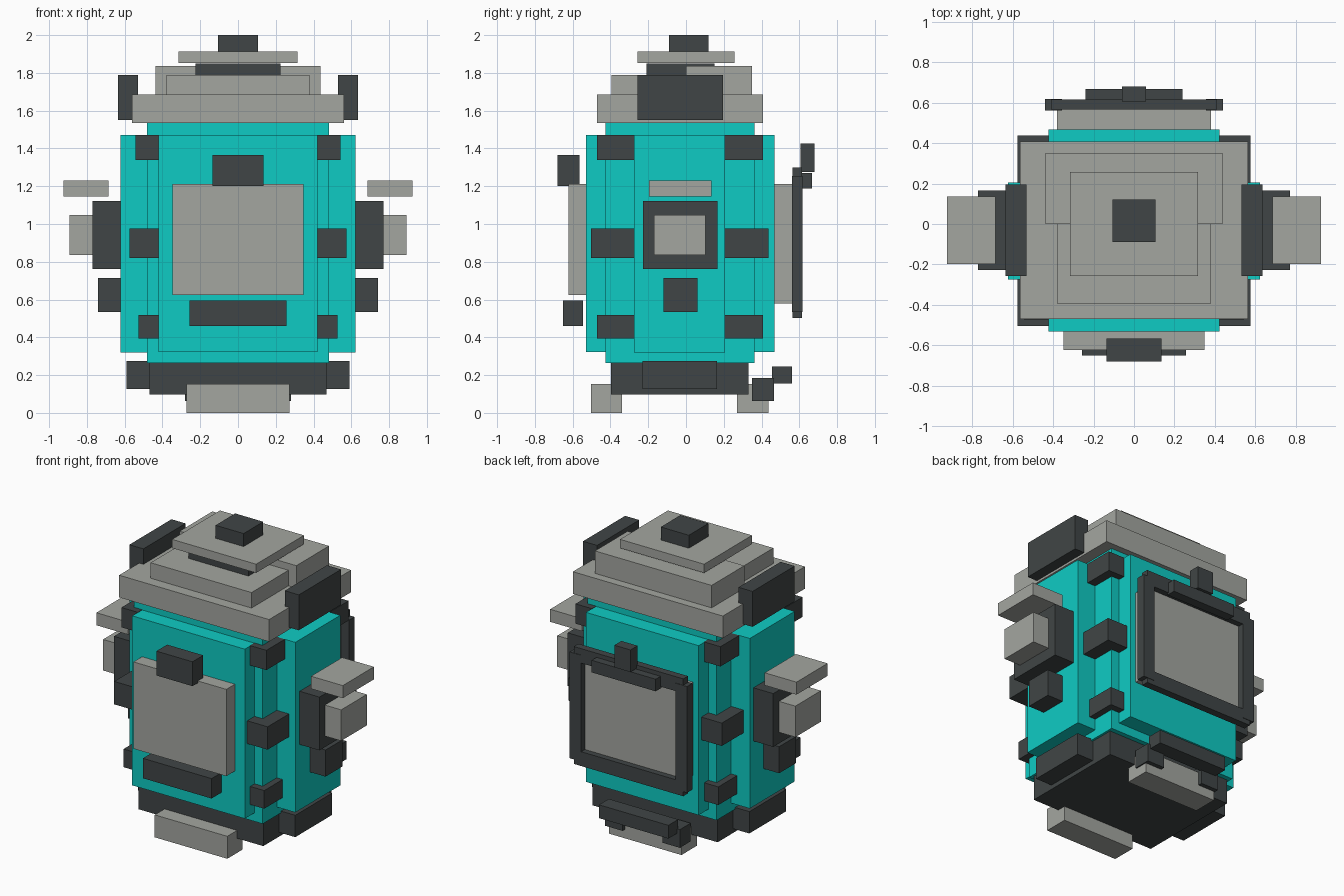
import bpy

cube = bpy.data.objects.get("Cube")
if cube:
    bpy.data.objects.remove(cube, do_unlink=True)


def material(name, rgb):
    m = bpy.data.materials.new(name)
    m.use_nodes = True
    m.diffuse_color = (*rgb, 1)
    m.node_tree.nodes["Principled BSDF"].inputs["Base Color"].default_value = (*rgb, 1)
    return m


TEAL = material("teal", (0.0045, 0.60, 0.55))
GREY = material("warm grey", (0.37, 0.38, 0.352))
DARK = material("charcoal", (0.051, 0.060, 0.061))


def box(name, mat, x, y, z):
    """Box from (min, max) ranges on each axis."""
    bpy.ops.mesh.primitive_cube_add(size=1, location=[(a + b) / 2 for a, b in (x, y, z)])
    ob = bpy.context.object
    ob.name = name
    ob.scale = [b - a for a, b in (x, y, z)]
    bpy.ops.object.transform_apply(location=False, rotation=False, scale=True)
    ob.data.materials.append(mat)
    return ob


def wide(name, mat, half, y, z):
    """Box centred on x = 0."""
    return box(name, mat, (-half, half), y, z)


def pair(name, mat, x, y, z):
    """Box on the left (+x) and its mirror on the right."""
    box("left_" + name, mat, x, y, z)
    box("right_" + name, mat, (-x[1], -x[0]), y, z)


# Body: core, front-to-back slab and side-to-side slab
wide("body_core", TEAL, 0.483, (-0.425, 0.362), (0.263, 1.535))
wide("body_front_back_panels", TEAL, 0.422, (-0.53, 0.468), (0.322, 1.47))
wide("body_side_panels", TEAL, 0.622, (-0.275, 0.206), (0.32, 1.472))

# Base and feet
wide("base", DARK, 0.468, (-0.398, 0.33), (0.098, 0.268))
wide("base_side_blocks", DARK, 0.59, (-0.23, 0.165), (0.127, 0.275))
wide("front_foot", GREY, 0.272, (-0.503, -0.338), (0.0, 0.152))
wide("back_foot", GREY, 0.272, (0.27, 0.437), (0.0, 0.152))

# Corner clamps at three heights
for level, x1, y0, y1, z in (("upper", 0.543, -0.472, 0.407, (1.338, 1.472)),
                             ("middle", 0.575, -0.504, 0.438, (0.82, 0.975)),
                             ("lower", 0.527, -0.472, 0.407, (0.395, 0.518))):
    pair(level + "_front_clamp", DARK, (0.42, x1), (y0, -0.272), z)
    pair(level + "_back_clamp", DARK, (0.42, x1), (0.205, y1), z)

# Front hatch
wide("front_plate", GREY, 0.348, (-0.622, -0.525), (0.625, 1.213))
wide("front_latch", DARK, 0.135, (-0.68, -0.565), (1.2, 1.365))
wide("front_bar", DARK, 0.257, (-0.65, -0.545), (0.46, 0.595))

# Back hatch with frame and latch
wide("back_plate", GREY, 0.38, (0.465, 0.575), (0.58, 1.212))
pair("back_frame_post", DARK, (0.355, 0.44), (0.56, 0.618), (0.535, 1.255))
wide("back_frame_top", DARK, 0.41, (0.565, 0.615), (1.2, 1.298))
wide("back_frame_bottom", DARK, 0.41, (0.565, 0.615), (0.503, 0.6))
wide("back_latch_bar", DARK, 0.24, (0.605, 0.667), (1.188, 1.27))
wide("back_latch_knob", DARK, 0.06, (0.605, 0.68), (1.275, 1.425))

# Rear step
wide("rear_step", DARK, 0.26, (0.455, 0.56), (0.155, 0.245))
pair("rear_step_bracket", DARK, (0.15, 0.28), (0.35, 0.466), (0.062, 0.185))

# Side fittings
pair("side_housing", DARK, (0.6, 0.77), (-0.228, 0.166), (0.762, 1.123))
pair("side_port", GREY, (0.76, 0.892), (-0.17, 0.104), (0.837, 1.047))
pair("side_shelf", GREY, (0.685, 0.923), (-0.197, 0.136), (1.145, 1.23))
pair("side_lower_block", DARK, (0.6, 0.74), (-0.12, 0.06), (0.535, 0.715))

# Stepped roof
wide("roof_slab", GREY, 0.562, (-0.47, 0.408), (1.535, 1.685))
wide("roof_front_step", GREY, 0.378, (-0.395, 0.0), (1.68, 1.79))
wide("roof_back_step", GREY, 0.437, (0.0, 0.35), (1.68, 1.837))
wide("roof_collar", DARK, 0.225, (-0.21, 0.15), (1.785, 1.85))
wide("roof_cap", GREY, 0.315, (-0.256, 0.256), (1.853, 1.912))
wide("roof_knob", DARK, 0.105, (-0.09, 0.12), (1.91, 2.0))
pair("roof_side_block", DARK, (0.53, 0.635), (-0.256, 0.195), (1.55, 1.79))
